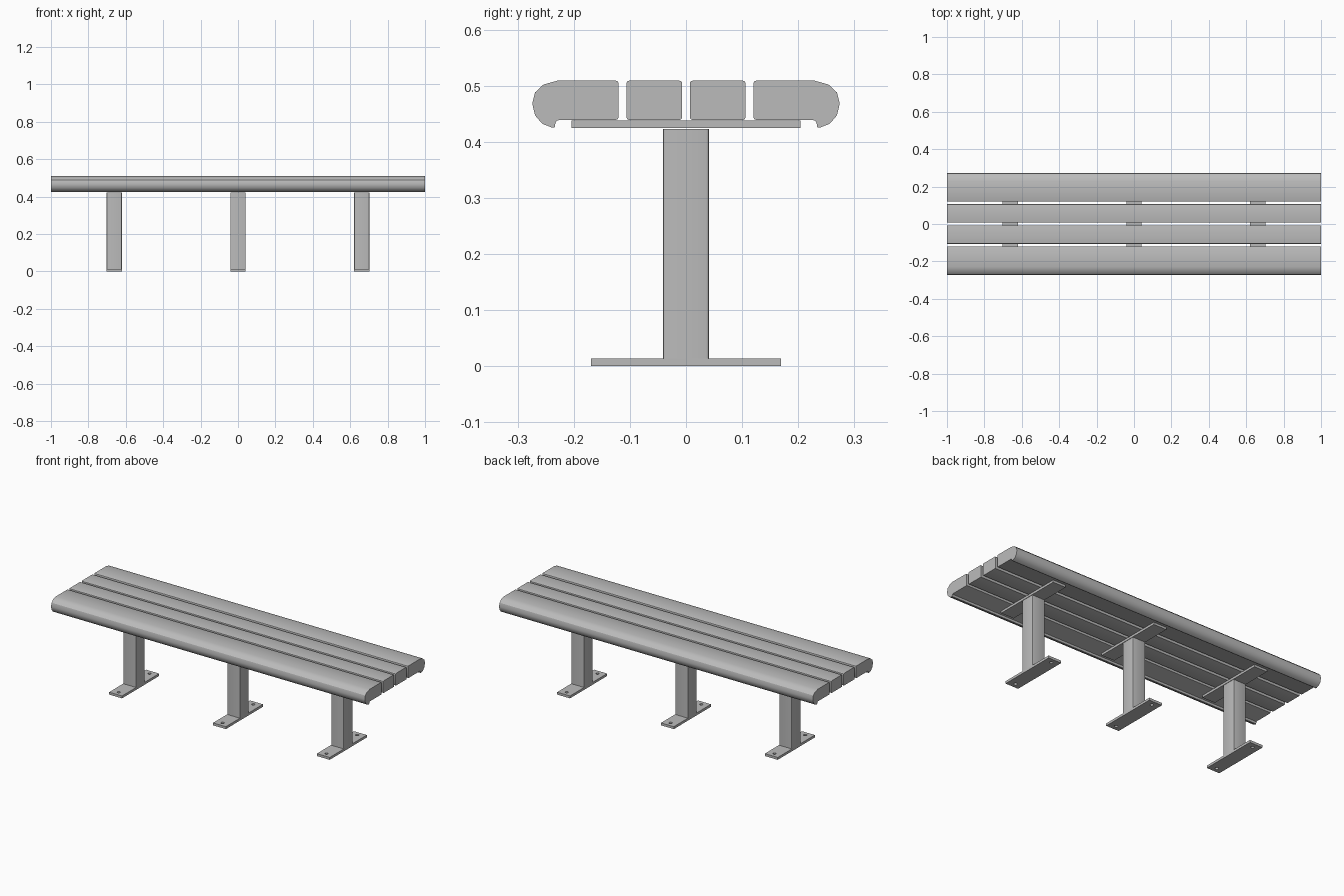
import bpy, bmesh
from math import sin, cos, pi, radians
from mathutils import Vector

default = bpy.data.objects.get("Cube")
if default:
    bpy.data.objects.remove(default, do_unlink=True)

grey = bpy.data.materials.new("plain grey")
grey.use_nodes = True
grey.diffuse_color = (0.5, 0.5, 0.5, 1)
grey.node_tree.nodes["Principled BSDF"].inputs["Base Color"].default_value = (0.5, 0.5, 0.5, 1)


def finish(ob, angle=30):
    """Give the object its colour and smooth its rounded faces."""
    ob.data.materials.clear()
    ob.data.materials.append(grey)
    bpy.ops.object.select_all(action="DESELECT")
    ob.select_set(True)
    bpy.context.view_layer.objects.active = ob
    bpy.ops.object.shade_smooth_by_angle(angle=radians(angle))
    return ob


def prism(name, base, direction):
    """Sweep a closed outline along a straight direction."""
    bm = bmesh.new()
    face = bm.faces.new([bm.verts.new(p) for p in base])
    swept = bmesh.ops.extrude_face_region(bm, geom=[face])["geom"]
    bmesh.ops.translate(bm, vec=Vector(direction),
                        verts=[v for v in swept if isinstance(v, bmesh.types.BMVert)])
    bmesh.ops.recalc_face_normals(bm, faces=bm.faces[:])
    mesh = bpy.data.meshes.new(name)
    bm.to_mesh(mesh)
    bm.free()
    ob = bpy.data.objects.new(name, mesh)
    bpy.context.collection.objects.link(ob)
    return finish(ob)


def rounded_rect(a0, a1, b0, b1, r, steps=3):
    """Outline of a rectangle with rounded corners."""
    pts = []
    corners = [(a1 - r, b1 - r), (a0 + r, b1 - r), (a0 + r, b0 + r), (a1 - r, b0 + r)]
    for k, (a, b) in enumerate(corners):
        for i in range(steps + 1):
            t = (k + i / steps) * pi / 2
            pts.append((a + r * cos(t), b + r * sin(t)))
    return pts


def drilled_plate(name, x, half_x, half_y, z0, z1, holes, radius):
    """Flat plate with round through holes, from a filled curve."""
    curve = bpy.data.curves.new(name, "CURVE")
    curve.dimensions = "2D"
    curve.fill_mode = "BOTH"
    curve.extrude = (z1 - z0) / 2
    outlines = [[(-half_x, -half_y), (half_x, -half_y), (half_x, half_y), (-half_x, half_y)]]
    for y in holes:
        outlines.append([(radius * cos(i * pi / 8), y + radius * sin(i * pi / 8))
                         for i in range(16)])
    for outline in outlines:
        spline = curve.splines.new("POLY")
        spline.points.add(len(outline) - 1)
        for point, (px, py) in zip(spline.points, outline):
            point.co = (px, py, 0, 1)
        spline.use_cyclic_u = True
    ob = bpy.data.objects.new(name, curve)
    ob.location = (x, 0, (z0 + z1) / 2)
    bpy.context.collection.objects.link(ob)
    bpy.ops.object.select_all(action="DESELECT")
    ob.select_set(True)
    bpy.context.view_layer.objects.active = ob
    bpy.ops.object.convert(target="MESH")
    return finish(bpy.context.view_layer.objects.active)


# Seat slats: two plain inner planks and two bullnosed outer planks
inner = rounded_rect(0.007, 0.106, 0.439, 0.509, 0.005)
outer = [(0.12, 0.444), (0.1215, 0.4405), (0.125, 0.439), (0.226, 0.439), (0.231, 0.437),
         (0.233, 0.432), (0.234, 0.426), (0.238, 0.425), (0.256, 0.432), (0.269, 0.447),
         (0.274, 0.468), (0.269, 0.488), (0.254, 0.502), (0.229, 0.509),
         (0.125, 0.509), (0.1215, 0.5075), (0.12, 0.504)]
for side, word in ((-1, "front"), (1, "back")):
    for kind, profile in (("inner", inner), ("outer", outer)):
        prism(f"{word}_{kind}_slat", [(-1, side * y, z) for y, z in profile], (2, 0, 0))

# Three pedestals: drilled foot plate, square post, seat support
for x, word in ((-0.662, "right"), (0, "middle"), (0.662, "left")):
    drilled_plate(f"{word}_foot_plate", x, 0.041, 0.169, 0, 0.014, (-0.14, 0.14), 0.009)
    post = rounded_rect(-0.041, 0.041, -0.041, 0.041, 0.005)
    prism(f"{word}_post", [(x + a, b, 0.014) for a, b in post], (0, 0, 0.409))
    drilled_plate(f"{word}_seat_support", x, 0.041, 0.204, 0.425, 0.438, (), 0)
